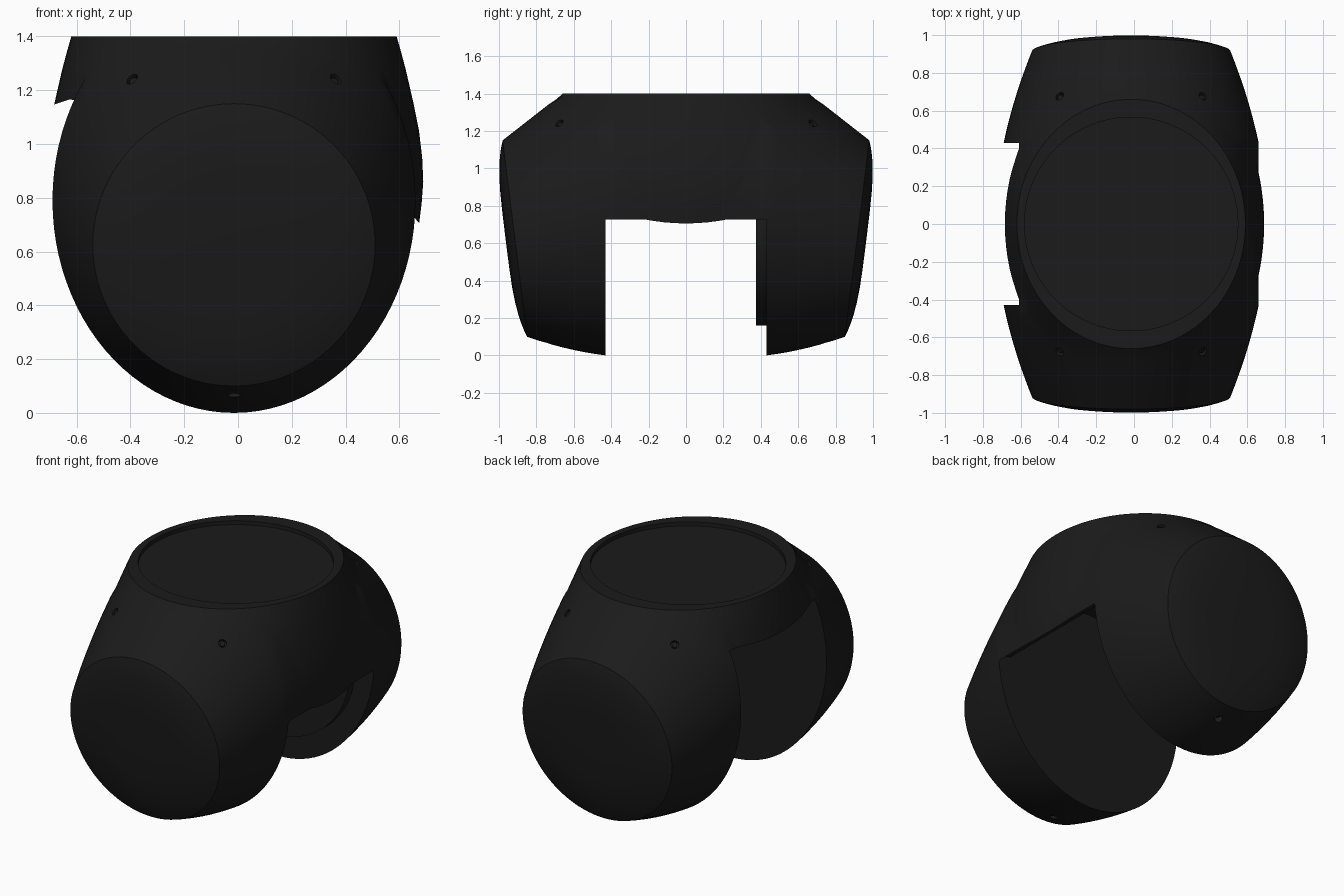
import bpy, bmesh
from math import cos, sin, pi, radians
from mathutils import Vector

if "Cube" in bpy.data.objects:
    bpy.data.objects.remove(bpy.data.objects["Cube"])

CX = -0.015   # the shell sits slightly off the origin in x
SEG = 96

black = bpy.data.materials.new("matte_black")
black.diffuse_color = (0.011, 0.011, 0.011, 1)
black.use_nodes = True
black.node_tree.nodes["Principled BSDF"].inputs["Base Color"].default_value = black.diffuse_color


def loft(name, rings):
    """Skin a list of equal-length rings and cap both ends."""
    bm = bmesh.new()
    loops = [[bm.verts.new(p) for p in r] for r in rings]
    for a, b in zip(loops, loops[1:]):
        for i in range(len(a)):
            j = (i + 1) % len(a)
            bm.faces.new((a[i], a[j], b[j], b[i]))
    bm.faces.new(loops[0])
    bm.faces.new(loops[-1])
    bmesh.ops.recalc_face_normals(bm, faces=bm.faces)
    me = bpy.data.meshes.new(name)
    bm.to_mesh(me)
    bm.free()
    ob = bpy.data.objects.new(name, me)
    bpy.context.collection.objects.link(ob)
    me.materials.append(black)
    return ob


def cylinder(name, center, axis, radius, depth, seg=SEG):
    rot = Vector(axis).to_track_quat('Z', 'Y')
    return loft(name, [[Vector(center) + rot @ Vector((radius * cos(2 * pi * i / seg),
                radius * sin(2 * pi * i / seg), h)) for i in range(seg)]
                for h in (-depth / 2, depth / 2)])


def boolean(target, other, op):
    m = target.modifiers.new(op, 'BOOLEAN')
    m.object, m.operation, m.solver = other, op, 'EXACT'
    bpy.context.view_layer.objects.active = target
    bpy.ops.object.modifier_apply(modifier=m.name)
    bpy.data.objects.remove(other)


# Drum forming both arms: tall oval at the inner faces, tilted domed disc at the ends
def arm_ring(t, side, dome=1.0):
    ring = []
    for i in range(SEG):
        a = 2 * pi * i / SEG
        c, s = cos(a), sin(a)
        bulge = 0.012 * 4 * t * (1 - t)
        hw = 0.675 + (0.525 - 0.675) * t + bulge
        cz = 0.79 + (0.625 - 0.79) * t
        hz = 0.79 + (0.525 - 0.79) * t + bulge * (s < 0) * -s
        z = cz + hz * s * dome
        end = 0.915 + 0.065 * s * dome
        y = 0.43 + (end - 0.43) * t
        if t == 1:
            y += 0.05 * (1 - dome ** 4)
        ring.append((CX + hw * c * dome, side * y, min(z, 1.397)))
    return ring


steps = [(1, d) for d in (0.05, 0.3, 0.5, 0.65, 0.78, 0.88, 0.95)]
steps += [(t, 1) for t in (1, 0.96, 0.85, 0.7, 0.55, 0.4, 0.25, 0.12, 0)]
rings = [arm_ring(t, -1, d) for t, d in steps] + [arm_ring(t, 1, d) for t, d in reversed(steps)]
shell = loft("joint_shell", rings)

# Flared neck and central web
neck_profile = [(0.5, 0.62, 0.88), (0.7, 0.688, 0.91), (0.78, 0.698, 0.93), (0.86, 0.704, 0.95),
                (0.95, 0.70, 0.96), (1.05, 0.688, 0.945), (1.15, 0.668, 0.90),
                (1.22, 0.652, 0.845), (1.28, 0.638, 0.785), (1.34, 0.622, 0.722), (1.4, 0.605, 0.66)]
neck = loft("neck", [[(CX + a * cos(2 * pi * i / SEG), b * sin(2 * pi * i / SEG), z)
                      for i in range(SEG)] for z, a, b in neck_profile])
boolean(shell, neck, 'UNION')

# Slot between the arms, hollow under the neck, open higher on the left
prof = [(1.0, 0.30), (0.67, 0.71), (0.625, 0.765)]
prof += [(CX + 0.59 * cos(radians(a)), 0.70 + 0.58 * sin(radians(a))) for a in range(8, 129, 6)]
prof += [(-0.63, 1.165), (-1.0, 1.04), (-1.0, -0.5), (1.0, -0.5)]
slot = loft("slot_cutter", [[(x, y, z) for x, z in prof] for y in (-0.43, 0.43)])
boolean(shell, slot, 'DIFFERENCE')

# Shallow recess in the top
boolean(shell, cylinder("recess_cutter", (CX, 0, 1.4), (0, 0, 1), 0.565, 0.05), 'DIFFERENCE')

# Screw holes on the shoulders and under the arms, each with a screw head
for sy in (-1, 1):
    spots = [((CX + sx * 0.385, sy * 0.685, 1.25), (sx * 0.45, sy * 0.6, 0.66)) for sx in (-1, 1)]
    spots.append(((CX, sy * 0.74, 0.07), (0, sy * 0.25, -0.97)))
    for p, n in spots:
        boolean(shell, cylinder("hole_cutter", p, n, 0.024, 0.08, 24), 'DIFFERENCE')
        head = Vector(p) - Vector(n).normalized() * 0.032
        cylinder("screw_head", head, n, 0.015, 0.02, 16)

# Pivot disc on the inner face of the back arm
cylinder("pivot_disc", (CX, 0.403, 0.70), (0, 1, 0), 0.54, 0.056)

bpy.ops.object.select_all(action='DESELECT')
for ob in bpy.data.objects:
    ob.select_set(True)
bpy.context.view_layer.objects.active = shell
bpy.ops.object.shade_smooth_by_angle(angle=radians(28))
